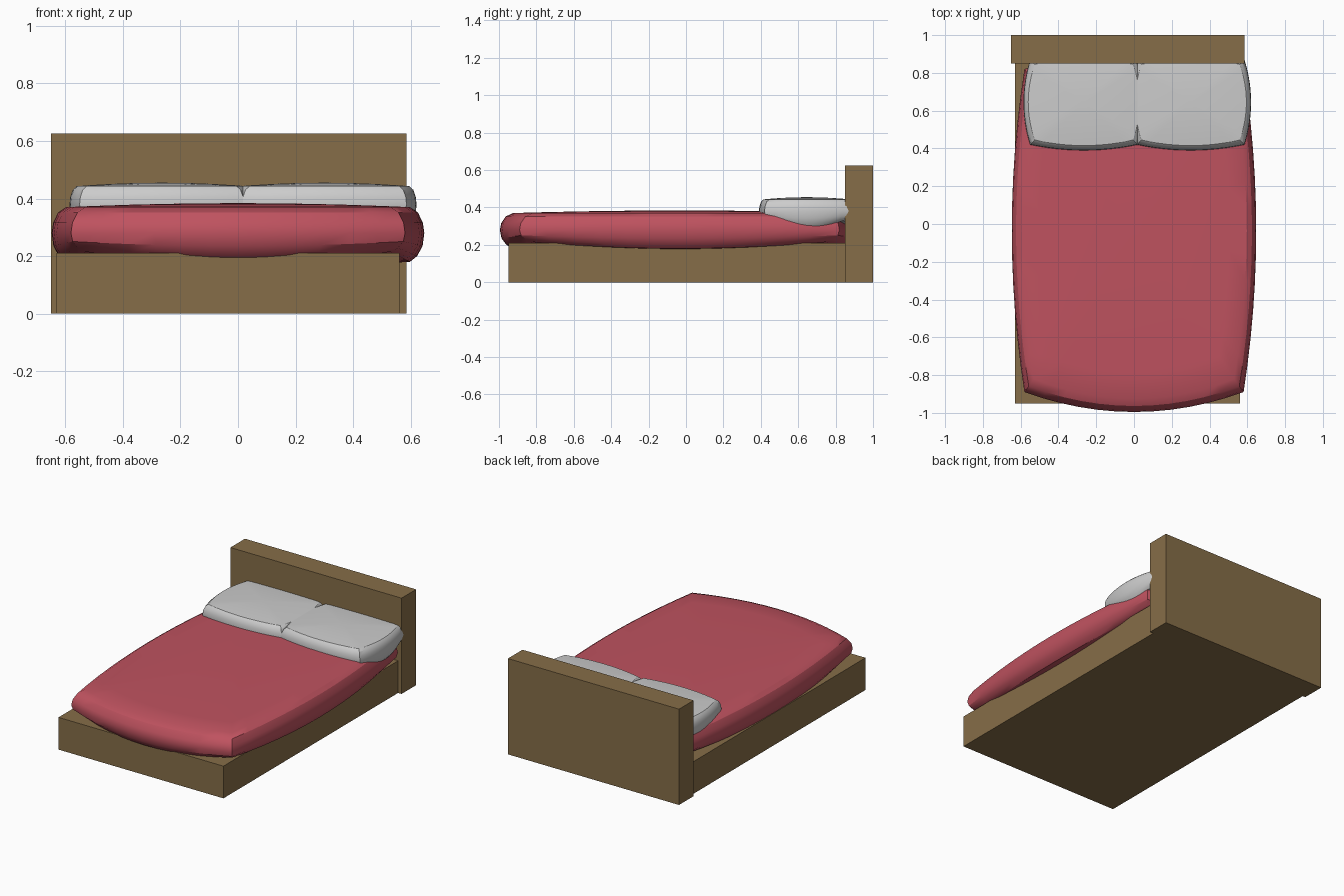
import bpy, bmesh, math

if "Cube" in bpy.data.objects:
    bpy.data.objects.remove(bpy.data.objects["Cube"])


def material(name, rgb):
    m = bpy.data.materials.new(name)
    m.diffuse_color = (*rgb, 1)
    m.use_nodes = True
    m.node_tree.nodes["Principled BSDF"].inputs["Base Color"].default_value = m.diffuse_color
    return m


wood = material("wood", (0.24, 0.155, 0.065))
red = material("red_fabric", (0.52, 0.085, 0.115))


def box(name, lo, hi, mat):
    bpy.ops.mesh.primitive_cube_add(size=1, location=[(a + b) / 2 for a, b in zip(lo, hi)])
    o = bpy.context.object
    o.name = name
    o.scale = [b - a for a, b in zip(lo, hi)]
    bpy.ops.object.transform_apply(location=False, rotation=False)
    o.data.materials.append(mat)


# Edge roll of a cushion: (inset fraction, height fraction), bottom to top
ROLL = [(1, -1), (.5, -.8), (.12, -.45), (0, 0), (.1, .4), (.45, .8), (1, 1)]


def cushion(name, centre, half, bulge, inset, up, down, sag, crown, mat=None, n=12):
    """Puffed cushion: bowed rectangular plan swept through the edge roll."""
    corners = [(-1, -1), (1, -1), (1, 1), (-1, 1)]
    plan = []
    for k in range(4):
        (ax, ay), (bx, by) = corners[k], corners[(k + 1) % 4]
        for i in range(n):
            t = i / n
            f = 1 - (2 * t - 1) ** 2
            out = (0, ay) if ay == by else (ax, 0)
            plan.append((ax + (bx - ax) * t, ay + (by - ay) * t,
                         out[0] * f * bulge[0], out[1] * f * bulge[1], f))
    bm = bmesh.new()

    def ring(u, h, s=1, dz=0):
        vs = []
        for px, py, ox, oy, f in plan:
            x = (px * (half[0] - inset[0] * u) + ox) * s
            y = (py * (half[1] - inset[1] * u) + oy) * s
            z = h * up if h > 0 else h * (down + sag * f)
            vs.append(bm.verts.new((x, y, z + dz)))
        return vs

    rings = [ring(1, -1, .5, -crown)] + [ring(u, h) for u, h in ROLL]
    rings += [ring(1, 1, s, crown * (1 - s * s)) for s in (.85, .6, .3)]
    for a, b in zip(rings, rings[1:]):
        for i in range(len(a)):
            j = (i + 1) % len(a)
            bm.faces.new((a[i], a[j], b[j], b[i]))
    # close both ends with a fan
    for r, z in ((rings[0], -down - sag - crown), (rings[-1], up + crown)):
        c = bm.verts.new((0, 0, z))
        for i in range(len(r)):
            bm.faces.new((r[i], r[(i + 1) % len(r)], c))
    bmesh.ops.recalc_face_normals(bm, faces=bm.faces)
    me = bpy.data.meshes.new(name)
    bm.to_mesh(me)
    bm.free()
    o = bpy.data.objects.new(name, me)
    bpy.context.collection.objects.link(o)
    o.location = centre
    if mat:
        me.materials.append(mat)
    bpy.ops.object.select_all(action='DESELECT')
    o.select_set(True)
    bpy.context.view_layer.objects.active = o
    bpy.ops.object.shade_smooth_by_angle(angle=math.radians(30))


# Frame
box("bed_base", (-.63, -.95, 0), (.56, .85, .21), wood)
box("headboard", (-.65, .85, 0), (.585, 1, .625), wood)

# Mattress with bedspread
cushion("mattress", (0, -.035, .28), (.58, .855), (.067, .105), (.05, .07),
        .09, .065, .035, .014, red)

# Pair of pillows
for side, x in (("left", -.265), ("right", .30)):
    cushion(side + "_pillow", (x, .645, .38), (.285, .225), (.035, .03), (.025, .025),
            .063, .05, .033, .012)
